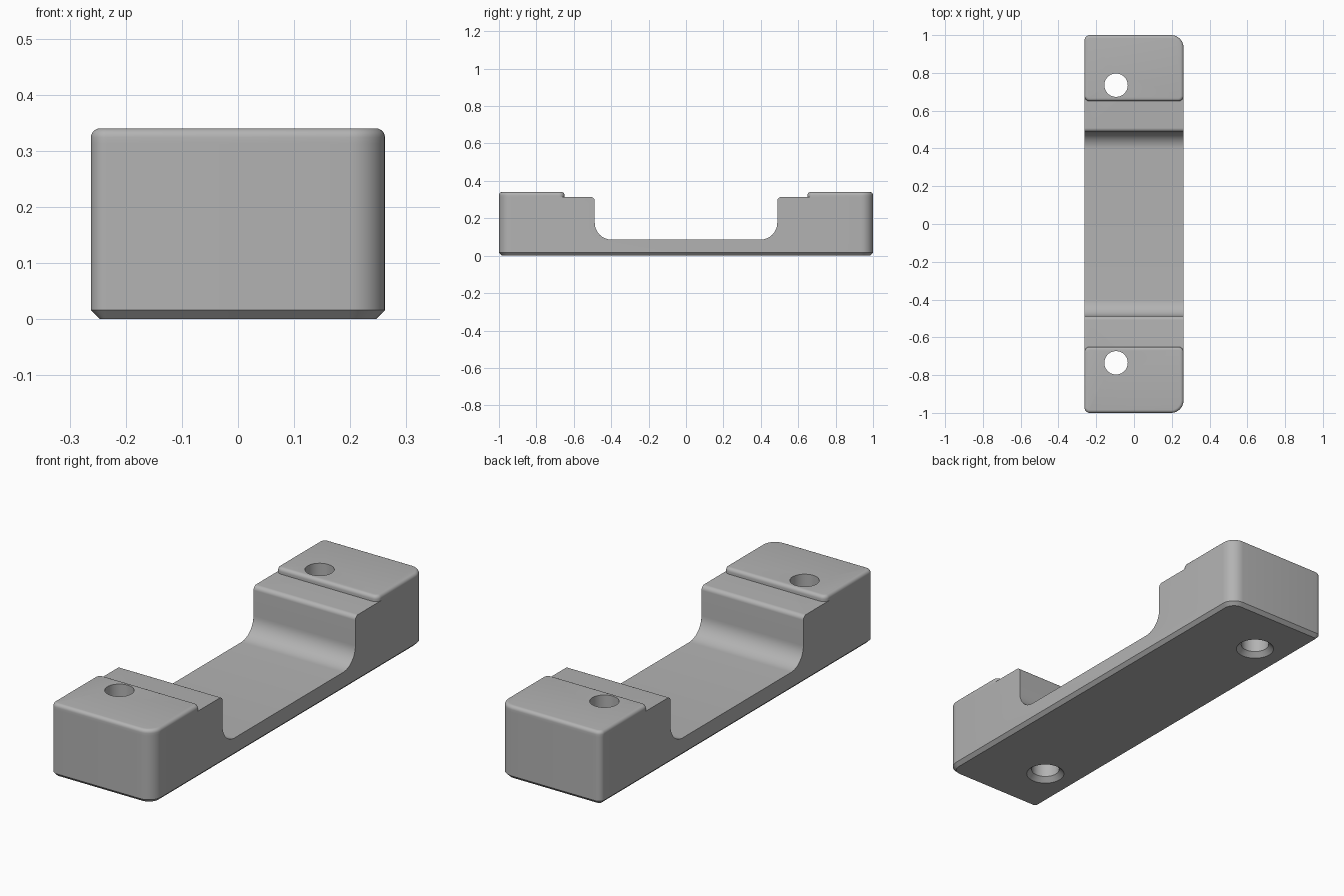
import bpy, bmesh
from math import sin, cos, pi, radians

if "Cube" in bpy.data.objects:
    bpy.data.objects.remove(bpy.data.objects["Cube"], do_unlink=True)

GREY = (0.45, 0.45, 0.45, 1)
grey = bpy.data.materials.new("plain grey")
grey.use_nodes = True
grey.diffuse_color = GREY
grey.node_tree.nodes["Principled BSDF"].inputs["Base Color"].default_value = GREY

HALF_W, STEP_Z, TOP_Z, FLOOR_Z = 0.262, 0.313, 0.34, 0.086
WALL_Y, PAD_Y = 0.488, 0.65
WIDE, TIGHT, EDGE = 0.065, 0.028, 0.016


def arc(cx, cy, r, start, end, n=8):
    return [(cx + r * cos(radians(start + (end - start) * i / n)),
             cy + r * sin(radians(start + (end - start) * i / n))) for i in range(n + 1)]


def plan(y0, y1, radii, inset=0):
    """Rounded rectangle, corners anticlockwise from right front."""
    x, a, b = HALF_W - inset, y0 + inset, y1 - inset
    pts = []
    for i, (sx, cy, sy) in enumerate([(-1, a, 1), (1, a, 1), (1, b, -1), (-1, b, -1)]):
        r = max(radii[i] - inset, 0.004)
        pts += arc(sx * (x - r), cy + sy * r, r, 180 + 90 * i, 270 + 90 * i)
    return pts


def loft(name, rings):
    """Skin a stack of equal point rings and cap both ends."""
    bm = bmesh.new()
    loops = [[bm.verts.new(p) for p in ring] for ring in rings]
    for lo, hi in zip(loops, loops[1:]):
        for i in range(len(lo)):
            j = (i + 1) % len(lo)
            bm.faces.new((lo[i], lo[j], hi[j], hi[i]))
    bm.faces.new(loops[0][::-1])
    bm.faces.new(loops[-1])
    bmesh.ops.recalc_face_normals(bm, faces=bm.faces)
    mesh = bpy.data.meshes.new(name)
    bm.to_mesh(mesh)
    bm.free()
    mesh.materials.append(grey)
    obj = bpy.data.objects.new(name, mesh)
    bpy.context.collection.objects.link(obj)
    return obj


def level(pts, z):
    return [(x, y, z) for x, y in pts]


def cut(obj, cutter):
    mod = obj.modifiers.new("cut", 'BOOLEAN')
    mod.operation, mod.solver, mod.object = 'DIFFERENCE', 'EXACT', cutter


# Long base block with a chamfered underside
outline = (TIGHT, WIDE, WIDE, TIGHT)
base = loft("base_block", [level(plan(-1, 1, outline, EDGE), 0),
                           level(plan(-1, 1, outline), EDGE),
                           level(plan(-1, 1, outline), STEP_Z)])

# Raised end pads with rounded top edges
pads = []
for side, y0, y1, radii in [("front", -1, -PAD_Y, (TIGHT, WIDE, TIGHT, TIGHT)),
                            ("back", PAD_Y, 1, (TIGHT, TIGHT, WIDE, TIGHT))]:
    rings = [level(plan(y0, y1, radii), STEP_Z)]
    for i in range(6):
        a = i / 5 * pi / 2
        rings.append(level(plan(y0, y1, radii, EDGE * (1 - cos(a))),
                           TOP_Z - EDGE * (1 - sin(a))))
    pads.append(loft(side + "_pad", rings))

# Central channel: filleted floor corners and rounded upper lips
FILLET, LIP = 0.09, 0.02
half = [(WALL_Y + LIP, STEP_Z + 0.1)]
half += arc(WALL_Y + LIP, STEP_Z - LIP, LIP, 90, 180)
half += arc(WALL_Y - FILLET, FLOOR_Z + FILLET, FILLET, 0, -90, 12)
profile = half + [(-y, z) for y, z in reversed(half)]
channel = loft("channel_cutter", [[(x, y, z) for y, z in profile] for x in (-0.5, 0.5)])
cutters = [channel]
cut(base, channel)

# Screw holes, countersunk from below
HOLE_X, HOLE_Y, HOLE_R, SINK = -0.095, 0.735, 0.062, 0.022
for sign, pad in zip((-1, 1), pads):
    rings = []
    for r, z in [(HOLE_R + 2 * SINK, -SINK), (HOLE_R, SINK), (HOLE_R, 0.5)]:
        rings.append(level(arc(HOLE_X, sign * HOLE_Y, r, 0, 360, 40)[:-1], z))
    hole = loft("hole_cutter", rings)
    cutters.append(hole)
    cut(base, hole)
    cut(pad, hole)

# Apply the cuts, remove the cutters and smooth the rounded areas
for obj in [base] + pads:
    bpy.ops.object.select_all(action='DESELECT')
    obj.select_set(True)
    bpy.context.view_layer.objects.active = obj
    for mod in list(obj.modifiers):
        bpy.ops.object.modifier_apply(modifier=mod.name)
    bpy.ops.object.shade_smooth_by_angle(angle=radians(30))
for cutter in cutters:
    bpy.data.objects.remove(cutter, do_unlink=True)
